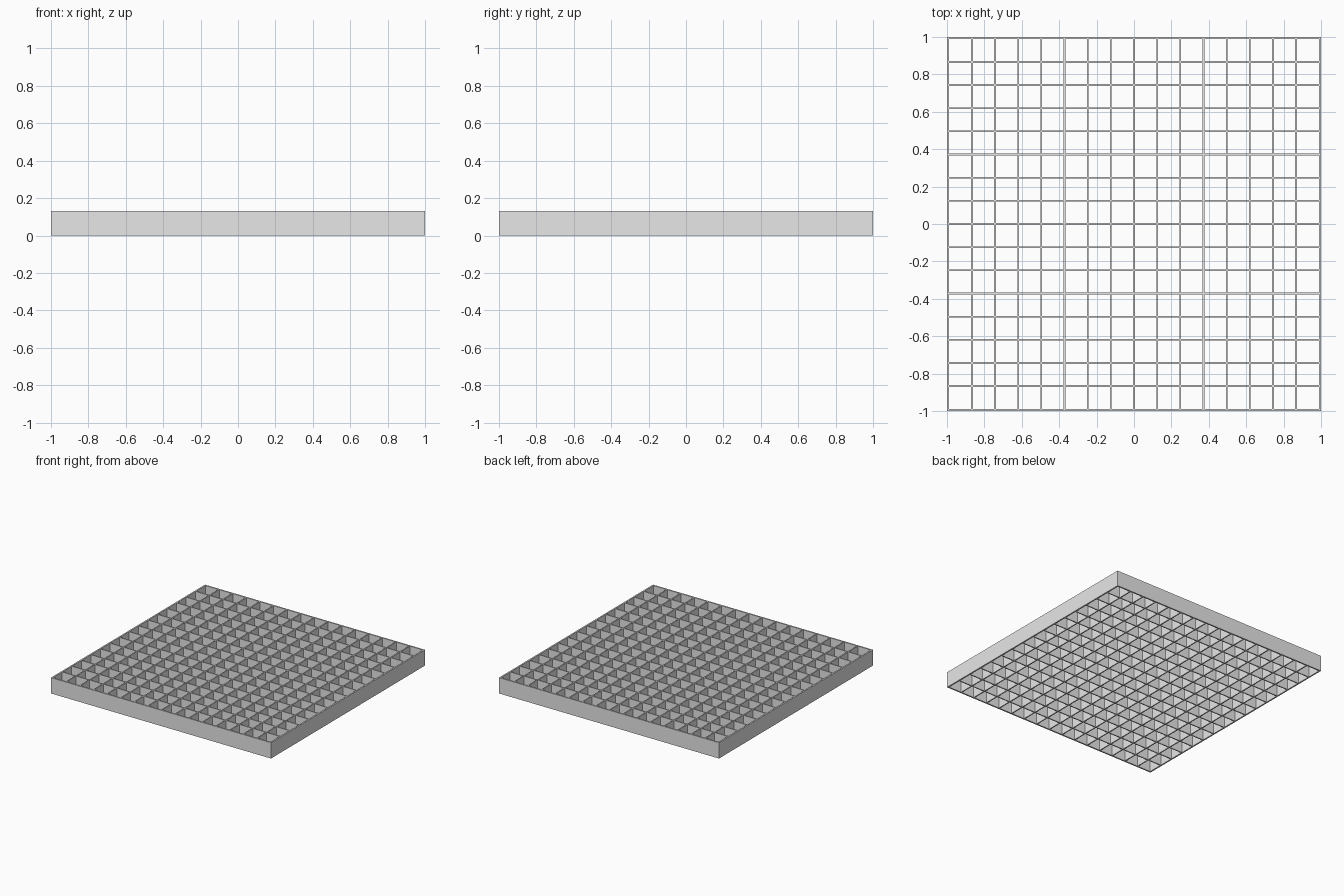
import bpy
import bmesh

HALF = 1.0        # half of the outer side
HEIGHT = 0.13
RIM = 0.012       # rim thickness
BAR = 0.009       # bar thickness
PITCH = 0.1238    # bar spacing
CELLS = 16

cube = bpy.data.objects.get("Cube")
if cube:
    bpy.data.objects.remove(cube, do_unlink=True)

grey = bpy.data.materials.new("plain_grey")
grey.use_nodes = True
grey.diffuse_color = (0.8, 0.8, 0.8, 1)
grey.node_tree.nodes["Principled BSDF"].inputs["Base Color"].default_value = (0.8, 0.8, 0.8, 1)


def perforated_plate(name, edges, is_solid):
    """Extrude a square plan, split at the given edges, leaving the open cells out."""
    bm = bmesh.new()
    n = len(edges)
    verts = [[bm.verts.new((x, y, 0)) for y in edges] for x in edges]
    for i in range(n - 1):
        for j in range(n - 1):
            if is_solid(i, j):
                bm.faces.new((verts[i][j], verts[i + 1][j],
                              verts[i + 1][j + 1], verts[i][j + 1]))
    bmesh.ops.delete(bm, geom=[v for v in bm.verts if not v.link_faces], context='VERTS')
    top = bmesh.ops.extrude_face_region(bm, geom=bm.faces[:], use_keep_orig=True)
    moved = [g for g in top["geom"] if isinstance(g, bmesh.types.BMVert)]
    bmesh.ops.translate(bm, verts=moved, vec=(0, 0, HEIGHT))
    bmesh.ops.recalc_face_normals(bm, faces=bm.faces[:])
    mesh = bpy.data.meshes.new(name)
    bm.to_mesh(mesh)
    bm.free()
    mesh.materials.append(grey)
    obj = bpy.data.objects.new(name, mesh)
    bpy.context.collection.objects.link(obj)
    return obj


# Square outer rim
inner = HALF - RIM
perforated_plate("outer_rim", [-HALF, -inner, inner, HALF],
                 lambda i, j: not (i == 1 and j == 1))

# Crossing bars inside the rim; odd strips are bars, even strips are gaps
bar_edges = [-inner]
for k in range(1, CELLS):
    centre = (k - CELLS / 2) * PITCH
    bar_edges += [centre - BAR / 2, centre + BAR / 2]
bar_edges.append(inner)
perforated_plate("crossing_bars", bar_edges, lambda i, j: i % 2 == 1 or j % 2 == 1)
